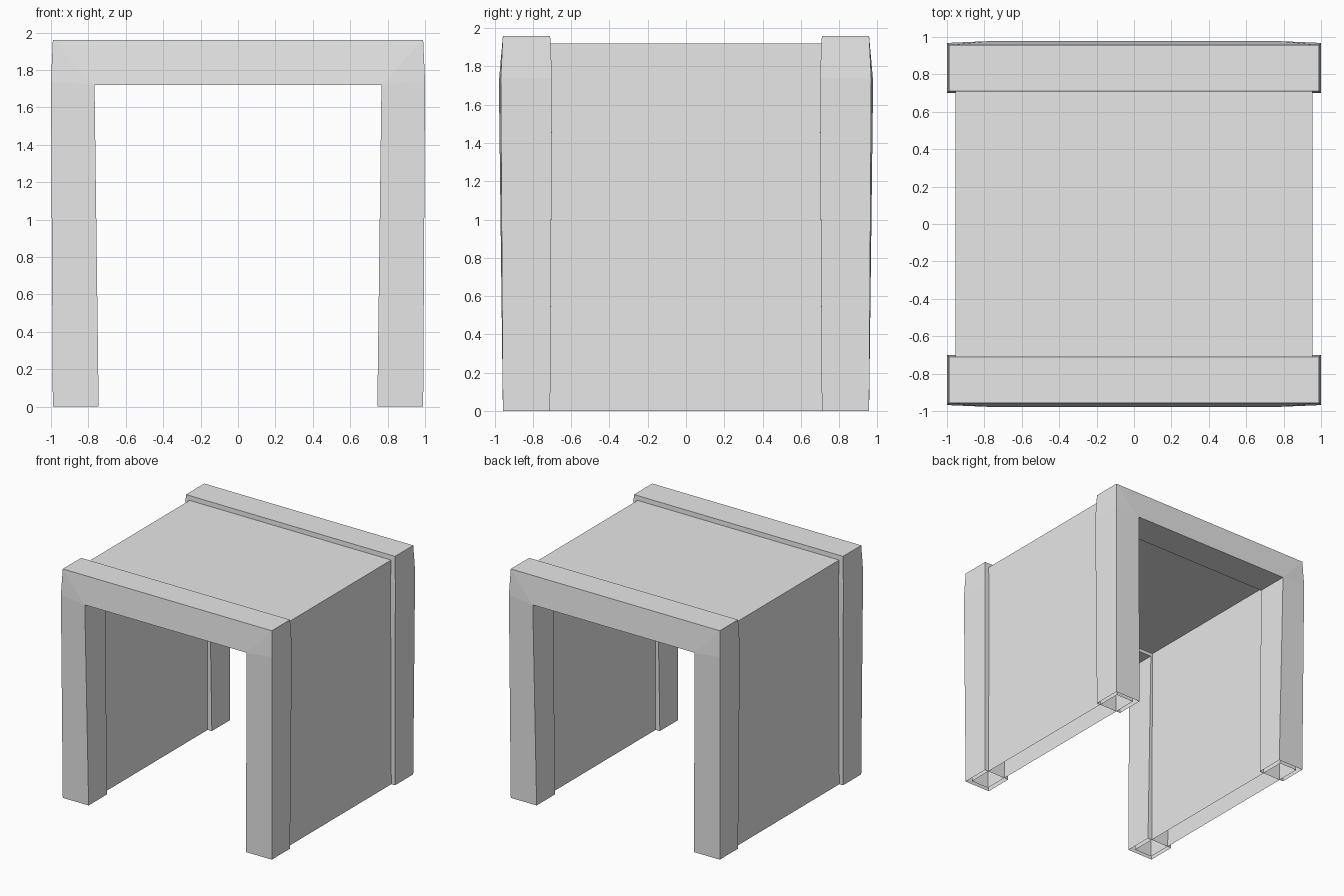
import bpy, bmesh

if "Cube" in bpy.data.objects:
    bpy.data.objects.remove(bpy.data.objects["Cube"])

grey = bpy.data.materials.new("plain_grey")
grey.diffuse_color = (0.8, 0.8, 0.8, 1)
grey.use_nodes = True
grey.node_tree.nodes["Principled BSDF"].inputs["Base Color"].default_value = grey.diffuse_color


def mesh_object(name, bm):
    bmesh.ops.recalc_face_normals(bm, faces=bm.faces)
    me = bpy.data.meshes.new(name)
    bm.to_mesh(me)
    bm.free()
    me.materials.append(grey)
    ob = bpy.data.objects.new(name, me)
    bpy.context.collection.objects.link(ob)
    return ob


def arch(name, half, side=1):
    """Hollow arch, open under its feet. half lists (x, z, y_near, y_far) for
    the right side: outer foot, outer shoulder, outer top, inner corner, inner foot."""
    bm = bmesh.new()
    v = {}
    for sx in (-1, 1):
        for i, (x, z, near, far) in enumerate(half):
            for k, y in enumerate((near, far)):
                v[sx, i, k] = bm.verts.new((sx * x, side * y, z))
    for sx in (-1, 1):
        for k in (0, 1):                                   # leg and corner faces
            bm.faces.new([v[sx, i, k] for i in (0, 1, 3, 4)])
            bm.faces.new([v[sx, i, k] for i in (1, 2, 3)])
        for a, b in ((0, 1), (1, 2), (3, 4)):              # outer and inner walls
            bm.faces.new([v[sx, a, 0], v[sx, b, 0], v[sx, b, 1], v[sx, a, 1]])
    for k in (0, 1):                                       # beam faces
        bm.faces.new([v[-1, 2, k], v[1, 2, k], v[1, 3, k], v[-1, 3, k]])
    for i in (2, 3):                                       # top and ceiling
        bm.faces.new([v[-1, i, 0], v[1, i, 0], v[1, i, 1], v[-1, i, 1]])
    return mesh_object(name, bm)


# End frames: slightly swollen at the shoulders
frame = [(0.99, 0, 0.71, 0.957), (1.0, 1.74, 0.70, 0.968), (0.99, 1.96, 0.71, 0.957),
         (0.767, 1.72, 0.70, 0.978), (0.745, 0, 0.71, 0.957)]
arch("front_frame", frame, -1)
arch("back_frame", frame, 1)

# Body shell running through both frames
body = [(x, z, -0.92, 0.92) for x, z in
        ((0.955, 0), (0.955, 1.74), (0.955, 1.92), (0.785, 1.75), (0.785, 0))]
arch("body_shell", body)
